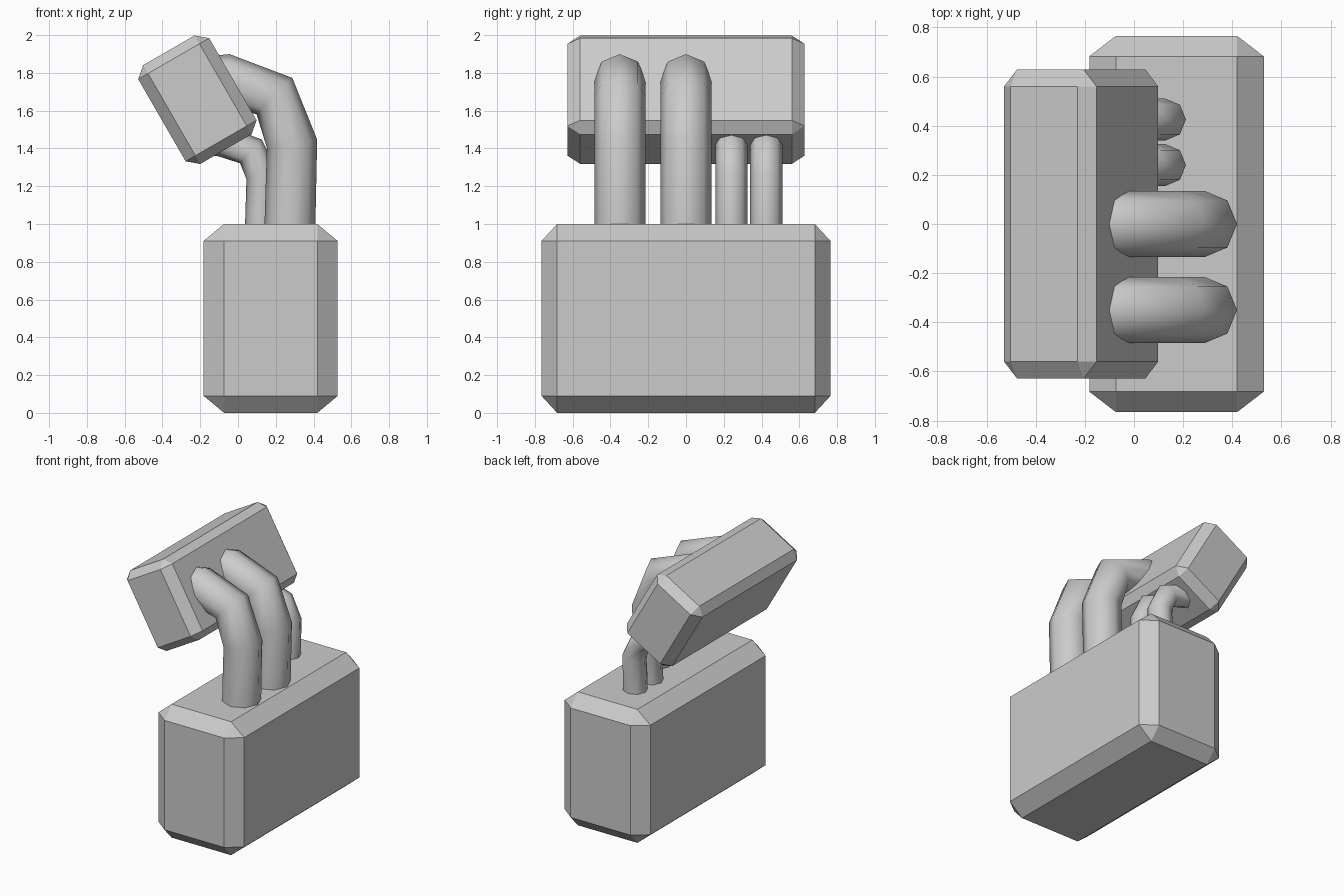
import bpy, bmesh
from math import sin, cos, pi, radians
from mathutils import Vector
from itertools import product

if "Cube" in bpy.data.objects:
    bpy.data.objects.remove(bpy.data.objects["Cube"])


def finish(name, bm, smooth=False):
    bmesh.ops.recalc_face_normals(bm, faces=bm.faces)
    for f in bm.faces:
        f.smooth = smooth and len(f.verts) == 4
    me = bpy.data.meshes.new(name)
    bm.to_mesh(me)
    bm.free()
    ob = bpy.data.objects.new(name, me)
    bpy.context.collection.objects.link(ob)
    return ob


def chamfer_box(name, half, cut, loc, tilt=0):
    """Box with a different chamfer width along each axis."""
    bm = bmesh.new()
    for signs in product((-1, 1), repeat=3):
        for full in range(3):
            bm.verts.new([s * (half[i] - (0 if i == full else cut[i]))
                          for i, s in enumerate(signs)])
    bmesh.ops.convex_hull(bm, input=bm.verts)
    bmesh.ops.dissolve_limit(bm, angle_limit=radians(1), verts=bm.verts, edges=bm.edges)
    ob = finish(name, bm)
    ob.location = loc
    ob.rotation_euler.y = radians(tilt)
    return ob


def tube(name, path, y, radius, sides=8):
    """Eight-sided tube swept along an x-z path."""
    bm = bmesh.new()
    pts = [Vector((x, y, z)) for x, z in path]
    side = Vector((0, 1, 0))
    rings = []
    for i, p in enumerate(pts):
        t = Vector()
        if i > 0:
            t += (p - pts[i - 1]).normalized()
        if i < len(pts) - 1:
            t += (pts[i + 1] - p).normalized()
        out = side.cross(t.normalized())
        rings.append([bm.verts.new(p + radius * (cos(a) * out + sin(a) * side))
                      for a in (2 * pi * k / sides for k in range(sides))])
    for a, b in zip(rings, rings[1:]):
        for k in range(sides):
            n = (k + 1) % sides
            bm.faces.new((a[k], a[n], b[n], b[k]))
    bm.faces.new(rings[0])
    bm.faces.new(rings[-1])
    return finish(name, bm, smooth=True)


# Main block and tilted upper block
chamfer_box("base_block", (0.355, 0.765, 0.5), (0.108, 0.083, 0.09), (0.173, 0, 0.5))
chamfer_box("tilted_block", (0.217, 0.628, 0.302), (0.06, 0.068, 0.051), (-0.215, 0, 1.658), -30)

# Two thick and two thin bent pipes joining the blocks
thick = [(0.273, 0.92), (0.286, 1.425), (0.193, 1.677), (-0.06, 1.765), (-0.2, 1.75)]
thin = [(0.121, 0.95), (0.128, 1.255), (0.069, 1.384), (-0.1, 1.445), (-0.18, 1.44)]
for i, y in enumerate((-0.35, 0.0)):
    tube(f"thick_pipe_{i + 1}", thick, y, 0.135)
for i, y in enumerate((0.24, 0.425)):
    tube(f"thin_pipe_{i + 1}", thin, y, 0.085)
